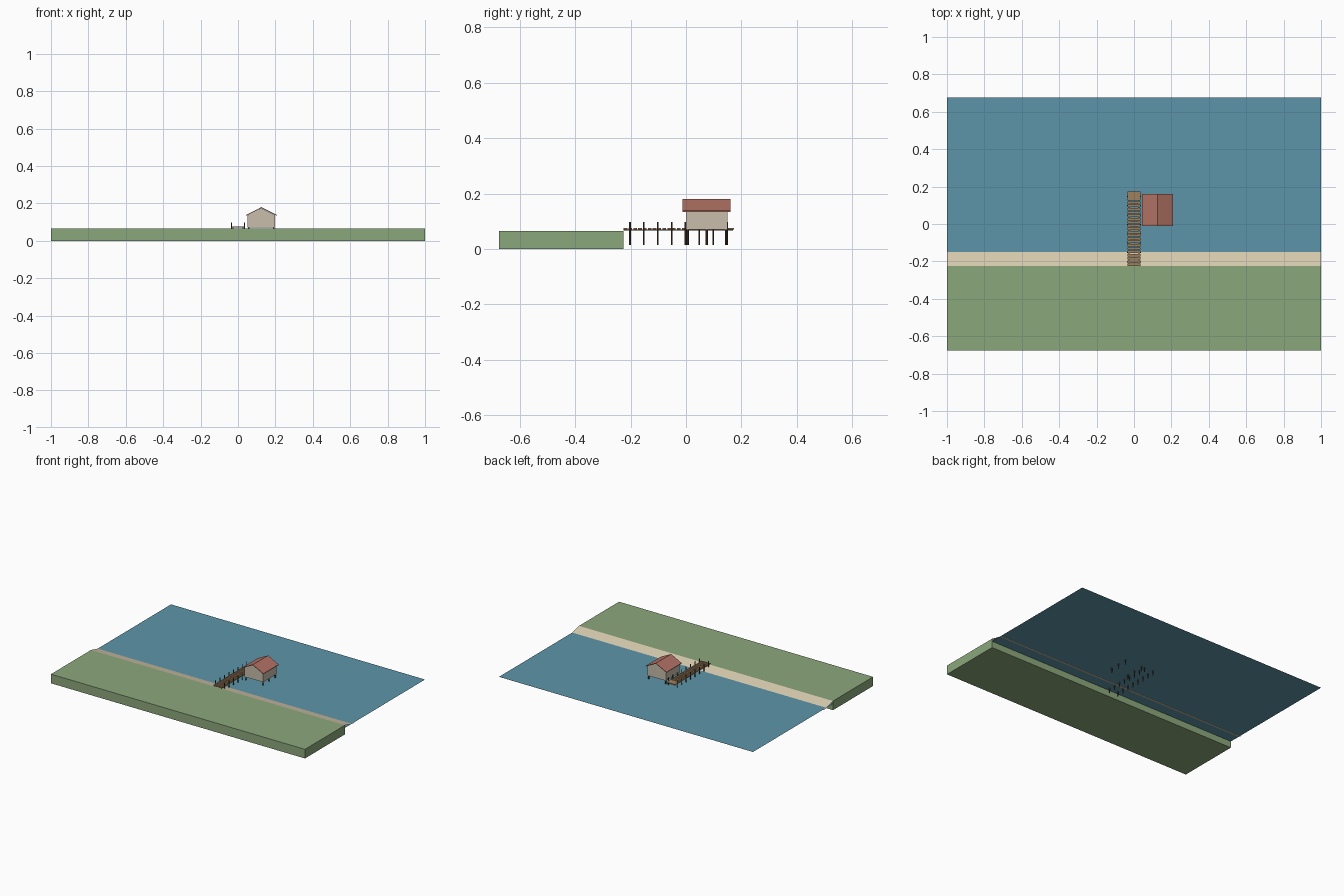
import bpy

if "Cube" in bpy.data.objects:
    bpy.data.objects.remove(bpy.data.objects["Cube"])


def material(name, rgb):
    m = bpy.data.materials.new(name)
    m.diffuse_color = (*rgb, 1)
    m.use_nodes = True
    m.node_tree.nodes["Principled BSDF"].inputs["Base Color"].default_value = m.diffuse_color
    return m


GRASS = material("grass", (0.26, 0.39, 0.20))
WATER = material("water", (0.11, 0.30, 0.40))
SAND = material("sand", (0.69, 0.61, 0.43))
WALL = material("wall", (0.58, 0.51, 0.41))
ROOF = material("roof", (0.45, 0.17, 0.13))
PLANK = material("plank", (0.35, 0.22, 0.11))
TIMBER = material("timber", (0.08, 0.055, 0.035))


def mesh_object(name, verts, faces, mat):
    me = bpy.data.meshes.new(name)
    me.from_pydata(verts, [], faces)
    me.materials.append(mat)
    ob = bpy.data.objects.new(name, me)
    bpy.context.collection.objects.link(ob)
    return ob


def box(name, x, y, z, mat):
    """Box from (min, max) ranges."""
    v = [(a, b, c) for a in x for b in y for c in z]
    f = [(0, 1, 3, 2), (4, 6, 7, 5), (0, 4, 5, 1),
         (2, 3, 7, 6), (0, 2, 6, 4), (1, 5, 7, 3)]
    return mesh_object(name, v, f, mat)


def prism(name, profile, y0, y1, mat):
    """Extrude an x-z profile along y."""
    n = len(profile)
    v = [(x, y, z) for y in (y0, y1) for x, z in profile]
    f = [tuple(range(n)), tuple(range(2 * n - 1, n - 1, -1))]
    f += [(i, i + n, (i + 1) % n + n, (i + 1) % n) for i in range(n)]
    return mesh_object(name, v, f, mat)


def strip(name, start, end, mat):
    """Full-width sheet between two (y, z) points."""
    (y0, z0), (y1, z1) = start, end
    return mesh_object(name, [(-1, y0, z0), (1, y0, z0), (1, y1, z1), (-1, y1, z1)],
                       [(0, 1, 2, 3)], mat)


def post(name, x, y, z0, z1, r):
    bpy.ops.mesh.primitive_cylinder_add(vertices=8, radius=r, depth=z1 - z0,
                                        location=(x, y, (z0 + z1) / 2))
    ob = bpy.context.object
    ob.name = name
    ob.data.materials.append(TIMBER)


# Shore: land block, sloping beach dipping under the water sheet
box("land", (-1, 1), (-0.675, -0.225), (0, 0.065), GRASS)
strip("beach", (-0.225, 0.065), (-0.125, 0.04), SAND)
strip("water", (-0.225, 0.046), (0.675, 0.046), WATER)

# Pier: planks on two bearers, solid landing at the far end
PITCH = 0.0175
for i in range(20):
    y = -0.225 + i * PITCH
    box(f"plank_{i}", (-0.035, 0.035), (y, y + 0.013), (0.07, 0.076), PLANK)
box("pier_landing", (-0.035, 0.035), (0.125, 0.173), (0.07, 0.076), PLANK)
for side in (-1, 1):
    xc = side * 0.026
    box("pier_bearer", (xc - 0.003, xc + 0.003), (-0.225, 0.17), (0.066, 0.07), TIMBER)
    for k in range(8):
        post("pier_post", side * 0.035, -0.202 + 0.05 * k, 0.014, 0.098, 0.003)

# Boathouse: gabled walls on stilts
prism("house_walls", [(0.052, 0.07), (0.198, 0.07), (0.198, 0.138),
                      (0.125, 0.175), (0.052, 0.138)], 0.0, 0.15, WALL)
prism("house_roof", [(0.042, 0.134), (0.125, 0.176), (0.208, 0.134),
                     (0.208, 0.138), (0.125, 0.18), (0.042, 0.138)], -0.012, 0.16, ROOF)
for x in (0.058, 0.192):
    for y in (0.006, 0.075, 0.144):
        post("house_stilt", x, y, 0.014, 0.071, 0.004)
